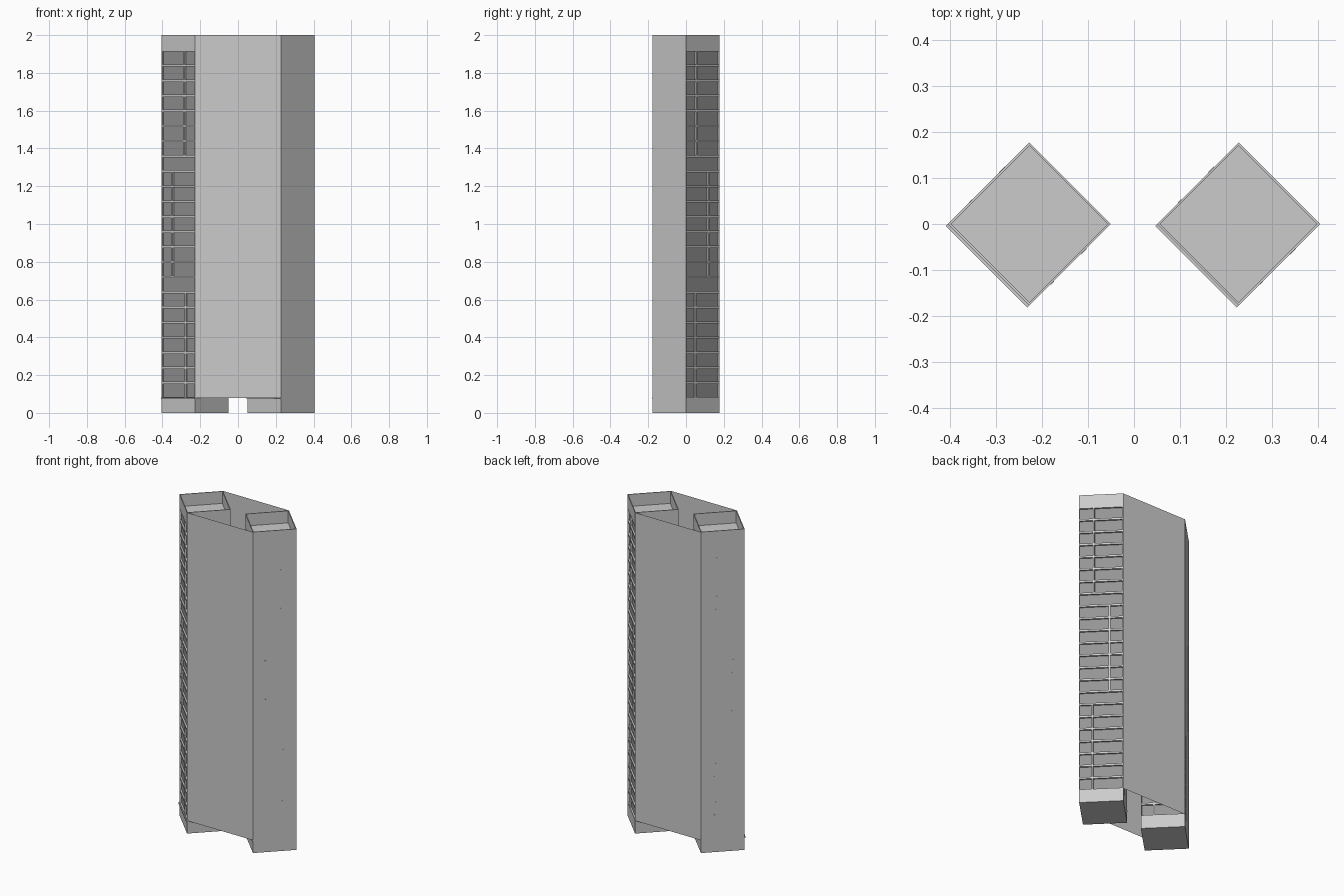
import bpy, bmesh, math
from mathutils import Matrix

if "Cube" in bpy.data.objects:
    bpy.data.objects.remove(bpy.data.objects["Cube"])

CX, D = 0.227, 0.177            # tower centre, half diagonal
S = D / math.sqrt(2)            # half side of the square plan
FLOOR, N, BASE, TOP = 0.08, 23, 0.08, 2.0

dark = bpy.data.materials.new("dark_glass")
dark.diffuse_color = (0.3, 0.3, 0.3, 1)
dark.use_nodes = True
dark.node_tree.nodes["Principled BSDF"].inputs["Base Color"].default_value = dark.diffuse_color


def boxes(name, items, x, mat=None):
    """One object from (x0,x1,y0,y1,z0,z1) boxes, turned 45 degrees at x."""
    bm = bmesh.new()
    for x0, x1, y0, y1, z0, z1 in items:
        m = Matrix.Translation(((x0 + x1) / 2, (y0 + y1) / 2, (z0 + z1) / 2))
        m = m @ Matrix.Diagonal((x1 - x0, y1 - y0, z1 - z0, 1))
        bmesh.ops.create_cube(bm, size=1, matrix=m)
    me = bpy.data.meshes.new(name)
    bm.to_mesh(me)
    bm.free()
    if mat:
        me.materials.append(mat)
    ob = bpy.data.objects.new(name, me)
    ob.location.x = x
    ob.rotation_euler.z = math.radians(45)
    bpy.context.collection.objects.link(ob)


def tower(tag, x):
    t = 0.005
    # two closed side walls, full height
    boxes(tag + "_side_walls", [(-S, S, s * S - t * (s > 0), s * S + t * (s < 0), 0, TOP)
                                for s in (-1, 1)], x)
    # ground floor walls and parapets on the glazed sides
    ends = [(-S, -S + t), (S - t, S)]
    boxes(tag + "_base_and_parapet", [(a, b, -S, S, z0, z1) for a, b in ends
                                      for z0, z1 in ((0, BASE), (1.913, TOP))], x)
    boxes(tag + "_ground_slab", [(-S, S, -S, S, 0, 0.004)], x)
    # floor slabs, the highest one is the sunken roof
    boxes(tag + "_floor_slabs", [(-S, S, -S + 0.001, S - 0.001, 0.073 + FLOOR * i, 0.085 + FLOOR * i)
                                 for i in range(N + 1)], x)
    # entrance ledge
    boxes(tag + "_ledge", [(-S - 0.006, -S, -S, S, 0.073, 0.081)], x)
    # crossing partitions in three groups of seven floors
    parts = []
    for start, u, v in ((0, -0.051, 0.045), (8, 0.0475, -0.055), (16, -0.0425, 0.0375)):
        for i in range(start, start + 7):
            z0, z1 = 0.085 + FLOOR * i, 0.073 + FLOOR * (i + 1)
            parts.append((-S, S, u - 0.005, u + 0.005, z0, z1))
            parts.append((v - 0.005, v + 0.005, -S - 0.0012, S + 0.0012, z0, z1))
    boxes(tag + "_partitions", parts, x)
    # recessed glazing
    boxes(tag + "_glazing", [(s * (S - 0.011) - 0.001, s * (S - 0.011) + 0.001,
                              -S + t, S - t, BASE, 1.915) for s in (-1, 1)], x, dark)


tower("left_tower", -CX)
tower("right_tower", CX)

# thin front and back panels joining the towers
for name, y in (("front_panel", -D), ("back_panel", D)):
    bm = bmesh.new()
    vs = [bm.verts.new(p) for p in ((-CX, y, BASE), (CX, y, BASE), (CX, y, TOP), (-CX, y, TOP))]
    bm.faces.new(vs if y < 0 else vs[::-1])
    me = bpy.data.meshes.new(name)
    bm.to_mesh(me)
    bm.free()
    bpy.context.collection.objects.link(bpy.data.objects.new(name, me))
